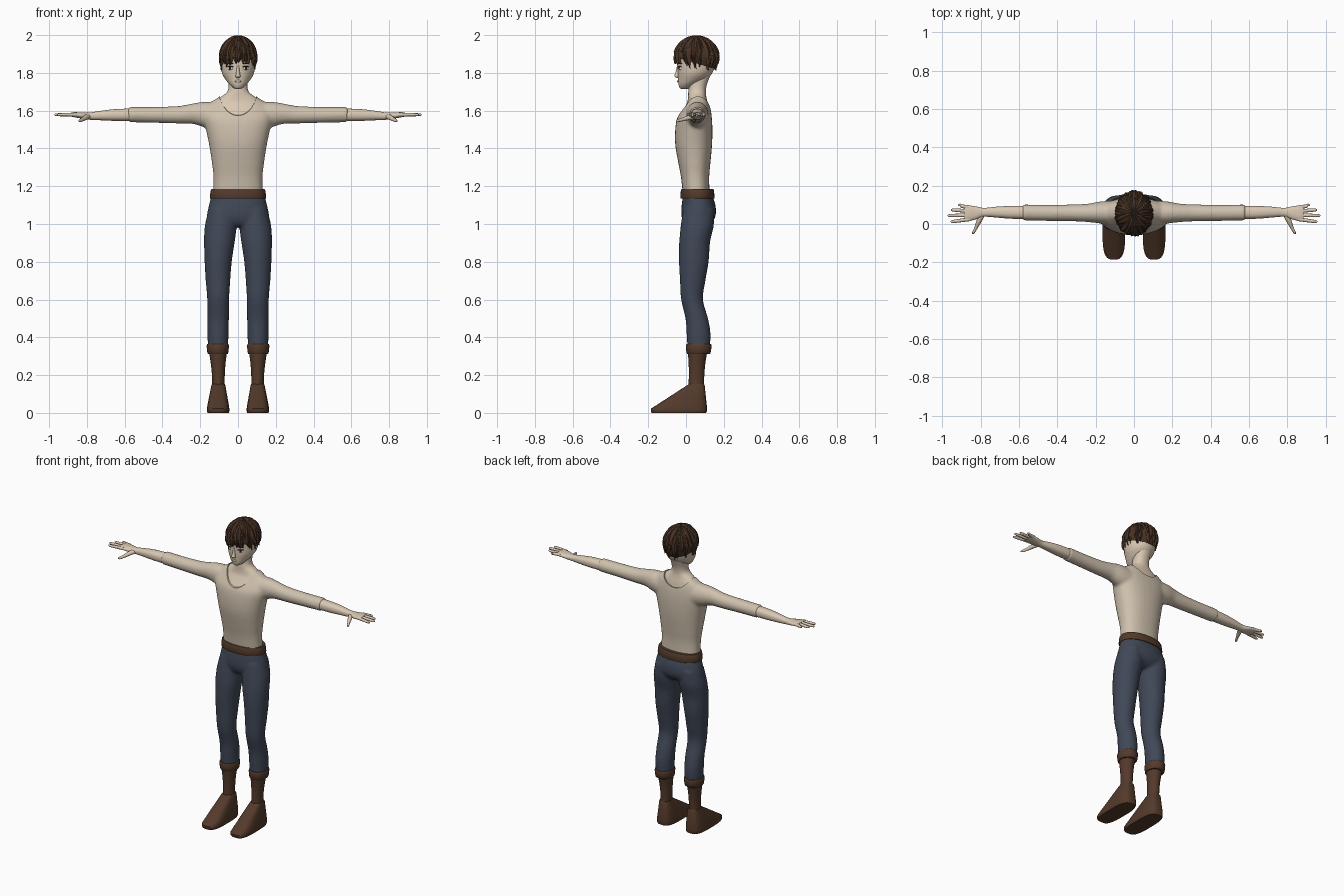
import bpy, bmesh, math, random
from mathutils import Matrix, Vector

if "Cube" in bpy.data.objects:
    bpy.data.objects.remove(bpy.data.objects["Cube"])

random.seed(4)


def material(name, r, g, b):
    m = bpy.data.materials.new(name)
    m.diffuse_color = (r, g, b, 1)
    m.use_nodes = True
    m.node_tree.nodes["Principled BSDF"].inputs["Base Color"].default_value = m.diffuse_color
    return m


SKIN = material("skin", 0.70, 0.58, 0.45)
SHIRT = material("cream cloth", 0.62, 0.53, 0.42)
DENIM = material("slate blue cloth", 0.052, 0.065, 0.095)
LEATHER = material("brown leather", 0.088, 0.042, 0.024)
HAIR = material("dark brown hair", 0.065, 0.032, 0.018)
WHITE = material("eye white", 0.8, 0.8, 0.78)
DARK = material("dark iris", 0.02, 0.012, 0.01)


def smooth_keys(keys, steps):
    """Catmull-Rom interpolation between cross-section keys."""
    if steps < 2:
        return keys
    out = []
    for i in range(len(keys) - 1):
        p0, p1 = keys[max(i - 1, 0)], keys[i]
        p2, p3 = keys[i + 1], keys[min(i + 2, len(keys) - 1)]
        for k in range(steps):
            t = k / steps
            out.append([0.5 * (2 * b + (c - a) * t + (2 * a - 5 * b + 4 * c - d) * t * t
                               + (3 * b - a - 3 * c + d) * t ** 3)
                        for a, b, c, d in zip(p0, p1, p2, p3)])
    return out + [keys[-1]]


def loft(bm, axis, keys, s=1, e=2.0, n=32, steps=4):
    """Skin sections (position, centre, half width, low, high) along an axis."""
    rings = []
    for t, c, r, lo, hi in smooth_keys(keys, steps):
        ring = []
        for k in range(n):
            a = 2 * math.pi * k / n
            u, v = [math.copysign(abs(w) ** (2 / e), w) for w in (math.cos(a), math.sin(a))]
            u, v = c + r * u, (lo + hi) / 2 + (hi - lo) / 2 * v
            p = {"z": (u, v, t), "x": (t, u, v), "y": (u, t, v)}[axis]
            ring.append(bm.verts.new((p[0] * s, p[1], p[2])))
        rings.append(ring)
    for a, b in zip(rings, rings[1:]):
        for k in range(n):
            bm.faces.new((a[k], a[(k + 1) % n], b[(k + 1) % n], b[k]))
    bm.faces.new(rings[0])
    bm.faces.new(rings[-1])


def finish(name, bm, mat, angle=45):
    bmesh.ops.recalc_face_normals(bm, faces=bm.faces[:])
    me = bpy.data.meshes.new(name)
    bm.to_mesh(me)
    bm.free()
    me.materials.append(mat)
    ob = bpy.data.objects.new(name, me)
    bpy.context.collection.objects.link(ob)
    shade(ob, angle)
    return ob


def shade(ob, angle):
    bpy.ops.object.select_all(action="DESELECT")
    ob.select_set(True)
    bpy.context.view_layer.objects.active = ob
    bpy.ops.object.shade_smooth_by_angle(angle=math.radians(angle))


def lofted(name, mat, axis, keys, **kw):
    bm = bmesh.new()
    loft(bm, axis, keys, **kw)
    return finish(name, bm, mat)


def fuse(ob, cutter=None):
    """Weld overlapping lofts into one smooth skin, then cut an opening."""
    m = ob.modifiers.new("weld", "REMESH")
    m.mode, m.voxel_size = "VOXEL", 0.009
    m = ob.modifiers.new("soften", "SMOOTH")
    m.factor, m.iterations = 0.5, 5
    if cutter:
        m = ob.modifiers.new("opening", "BOOLEAN")
        m.operation, m.object = "DIFFERENCE", cutter
    bpy.context.view_layer.objects.active = ob
    for m in list(ob.modifiers):
        bpy.ops.object.modifier_apply(modifier=m.name)
    shade(ob, 50)


# shirt: torso and sleeves with a round neckline
bm = bmesh.new()
loft(bm, "z", [(1.16, 0, .132, -.017, .125), (1.25, 0, .13, -.027, .123), (1.33, 0, .139, -.042, .13),
               (1.42, 0, .153, -.057, .138), (1.50, 0, .17, -.057, .14), (1.56, 0, .185, -.047, .137),
               (1.60, 0, .18, -.025, .132), (1.64, 0, .15, 0, .124), (1.67, 0, .105, .008, .115),
               (1.705, 0, .062, .012, .108)], e=2.3)
for s in (1, -1):
    loft(bm, "x", [(.10, .058, .065, 1.49, 1.645), (.18, .06, .057, 1.512, 1.647),
                   (.24, .058, .048, 1.53, 1.638), (.32, .058, .044, 1.532, 1.624),
                   (.45, .058, .042, 1.536, 1.62), (.582, .06, .042, 1.539, 1.62)], s=s)
shirt = finish("shirt", bm, SHIRT)
cutter = lofted("neckline_cutter", SHIRT, "y",
                [(-.2, 0, .103, 1.54, 1.83), (.25, 0, .103, 1.635, 1.83)], steps=1, n=48)
cutter.hide_render = True
fuse(shirt, cutter)
bpy.data.objects.remove(cutter)

# upper chest and neck
lofted("neck", SKIN, "z",
       [(1.50, 0, .155, -.048, .13), (1.56, 0, .168, -.038, .127), (1.60, 0, .163, -.017, .122),
        (1.64, 0, .132, .005, .115), (1.67, 0, .094, .011, .108), (1.70, 0, .057, .012, .105),
        (1.74, 0, .049, .015, .111), (1.80, 0, .052, .02, .135)], e=2.2)

# head and nose
bm = bmesh.new()
loft(bm, "z", [(1.715, 0, .012, -.026, .01), (1.722, 0, .026, -.034, .03), (1.74, 0, .046, -.04, .06),
               (1.765, 0, .066, -.042, .105), (1.80, 0, .085, -.044, .14), (1.85, 0, .091, -.045, .155),
               (1.90, 0, .088, -.045, .158), (1.95, 0, .068, -.02, .13), (1.98, 0, .025, .03, .085)])
loft(bm, "z", [(1.84, 0, .006, -.047, -.03), (1.80, 0, .01, -.056, -.03), (1.783, 0, .013, -.062, -.03),
               (1.774, 0, .009, -.05, -.03)], n=12)
loft(bm, "z", [(1.762, 0, .01, -.044, -.03), (1.755, 0, .016, -.047, -.03), (1.748, 0, .01, -.043, -.03)], n=12)
finish("head", bm, SKIN)

# eyes, irises, lashes and brows
for part, mat, y, z, size in (("eye", WHITE, -.032, 1.824, (.017, .005, .008)),
                              ("iris", DARK, -.035, 1.825, (.007, .004, .008)),
                              ("lash", DARK, -.033, 1.833, (.020, .006, .003)),
                              ("brow", HAIR, -.032, 1.850, (.021, .006, .004))):
    for side, s in (("left", 1), ("right", -1)):
        bm = bmesh.new()
        mx = (Matrix.Translation((.042 * s, y, z)) @ Matrix.Rotation(s * math.radians(29), 4, "Z")
              @ Matrix.Diagonal((*size, 1)))
        bmesh.ops.create_uvsphere(bm, u_segments=12, v_segments=8, radius=1, matrix=mx)
        finish(f"{side}_{part}", bm, mat)


# hair: a cap under layers of tapered locks that radiate from the crown
def scalp(theta, phi, lift=0.0):
    k = math.sin(theta) if theta < math.pi / 2 else max(math.sin(theta), 0.9)
    return Vector(((.096 + lift) * k * math.cos(phi), .055 + (.115 + lift) * k * math.sin(phi),
                   1.88 + (.109 + lift) * math.cos(theta)))


def lock(bm, phi, t0, t1, width, lift, sway):
    rows, n = [], 8
    for i in range(n + 1):
        t = i / n
        th, ph = t0 + (t1 - t0) * t, phi + sway * t * t
        w = width * math.sin(math.pi * (0.12 + 0.87 * t)) ** 0.7
        side = Vector((-math.sin(ph), math.cos(ph), 0)) * w
        base = scalp(th, ph, lift - 0.007)
        rows.append([bm.verts.new(p) for p in (base - side, scalp(th, ph, lift + 0.004), base + side)])
    for a, b in zip(rows, rows[1:]):
        for k in range(3):
            bm.faces.new((a[k], a[(k + 1) % 3], b[(k + 1) % 3], b[k]))
    bm.faces.new(rows[0])
    bm.faces.new(rows[-1])


bm = bmesh.new()
for count, t0, t1, width, lift in ((26, .75, 2.15, .019, .002), (20, .4, 1.75, .021, .004),
                                   (13, .05, 1.3, .024, .006)):
    for i in range(count):
        phi = 2 * math.pi * (i + random.uniform(-.2, .2)) / count
        end = t1 + random.uniform(-.1, .1)
        if math.sin(phi) < -.55:                      # shorter fringe over the face
            end = min(end, 1.9 + random.uniform(-.1, .12))
        lock(bm, phi, t0, end, width, lift, random.uniform(-.25, .25))
finish("hair_locks", bm, HAIR, 35)
bm = bmesh.new()
bmesh.ops.create_uvsphere(bm, u_segments=32, v_segments=20, radius=1,
                          matrix=Matrix.Translation((0, .055, 1.88)) @ Matrix.Diagonal((.097, .115, .109, 1)))
bmesh.ops.bisect_plane(bm, geom=bm.verts[:] + bm.edges[:] + bm.faces[:], plane_co=(0, .055, 1.85),
                       plane_no=(0, -.3, -1), clear_outer=True)
bmesh.ops.holes_fill(bm, edges=[e for e in bm.edges if e.is_boundary])
finish("hair_cap", bm, HAIR)

# trousers
bm = bmesh.new()
loft(bm, "z", [(1.16, 0, .138, -.014, .135), (1.10, 0, .154, -.023, .156), (1.04, 0, .165, -.024, .156),
               (1.0, 0, .15, -.01, .13), (.985, 0, .10, .01, .10)], e=2.2)
for s in (1, -1):
    loft(bm, "z", [(1.08, .085, .07, -.015, .15), (1.0, .091, .083, -.027, .148), (.95, .095, .084, -.032, .138),
                   (.90, .099, .081, -.036, .127), (.80, .105, .072, -.037, .12), (.70, .106, .065, -.032, .103),
                   (.60, .105, .058, -.026, .09), (.50, .105, .057, -.003, .117), (.42, .106, .056, .003, .13),
                   (.335, .106, .053, .008, .126)], s=s)
fuse(finish("trousers", bm, DENIM))

# belt
lofted("belt", LEATHER, "z", [(1.135, 0, .144, -.026, .147), (1.14, 0, .149, -.03, .151),
                              (1.18, 0, .144, -.027, .147), (1.186, 0, .138, -.022, .14)], e=2.2, n=48, steps=2)

# boots, forearms and hands on both sides
for side, s in (("left", 1), ("right", -1)):
    lofted(f"{side}_boot_foot", LEATHER, "z",
           [(0, .105, .056, -.181, .106), (.008, .105, .059, -.186, .11), (.022, .105, .059, -.186, .11),
            (.04, .105, .057, -.158, .11), (.145, .104, .037, .004, .099), (.153, .104, .034, .016, .095)],
           s=s, e=3.2, steps=1, n=40)
    lofted(f"{side}_boot_shaft", LEATHER, "z",
           [(.14, .104, .033, .013, .095), (.2, .104, .034, .015, .097), (.26, .105, .039, .014, .102),
            (.32, .106, .047, .01, .112)], s=s)
    lofted(f"{side}_boot_cuff", LEATHER, "z",
           [(.312, .106, .049, .01, .12), (.317, .107, .055, .003, .13), (.355, .107, .059, -.001, .135),
            (.365, .107, .055, .003, .131)], s=s, steps=2)
    bm = bmesh.new()
    loft(bm, "x", [(.55, .06, .035, 1.545, 1.612), (.65, .061, .033, 1.546, 1.608), (.72, .062, .028, 1.549, 1.6),
                   (.785, .061, .023, 1.552, 1.59), (.825, .058, .034, 1.558, 1.59), (.865, .056, .041, 1.565, 1.592),
                   (.885, .056, .04, 1.569, 1.589)], s=s, e=2.3)
    for y0, y1, tip in ((.087, .099, .918), (.067, .073, .955), (.046, .044, .972), (.025, .013, .957)):
        loft(bm, "x", [(.855, y0, .010, 1.569, 1.589), (.90, (y0 + y1) / 2, .0095, 1.570, 1.588),
                       (tip - .012, y1, .008, 1.571, 1.586), (tip, y1, .003, 1.575, 1.582)], s=s, n=12, steps=3)
    loft(bm, "y", [(.055, .79, .016, 1.556, 1.584), (.02, .806, .015, 1.551, 1.577), (-.015, .822, .01, 1.544, 1.564),
                   (-.042, .836, .008, 1.54, 1.555), (-.053, .841, .003, 1.543, 1.55)], s=s, n=12, steps=3)
    finish(f"{side}_forearm_and_hand", bm, SKIN)
